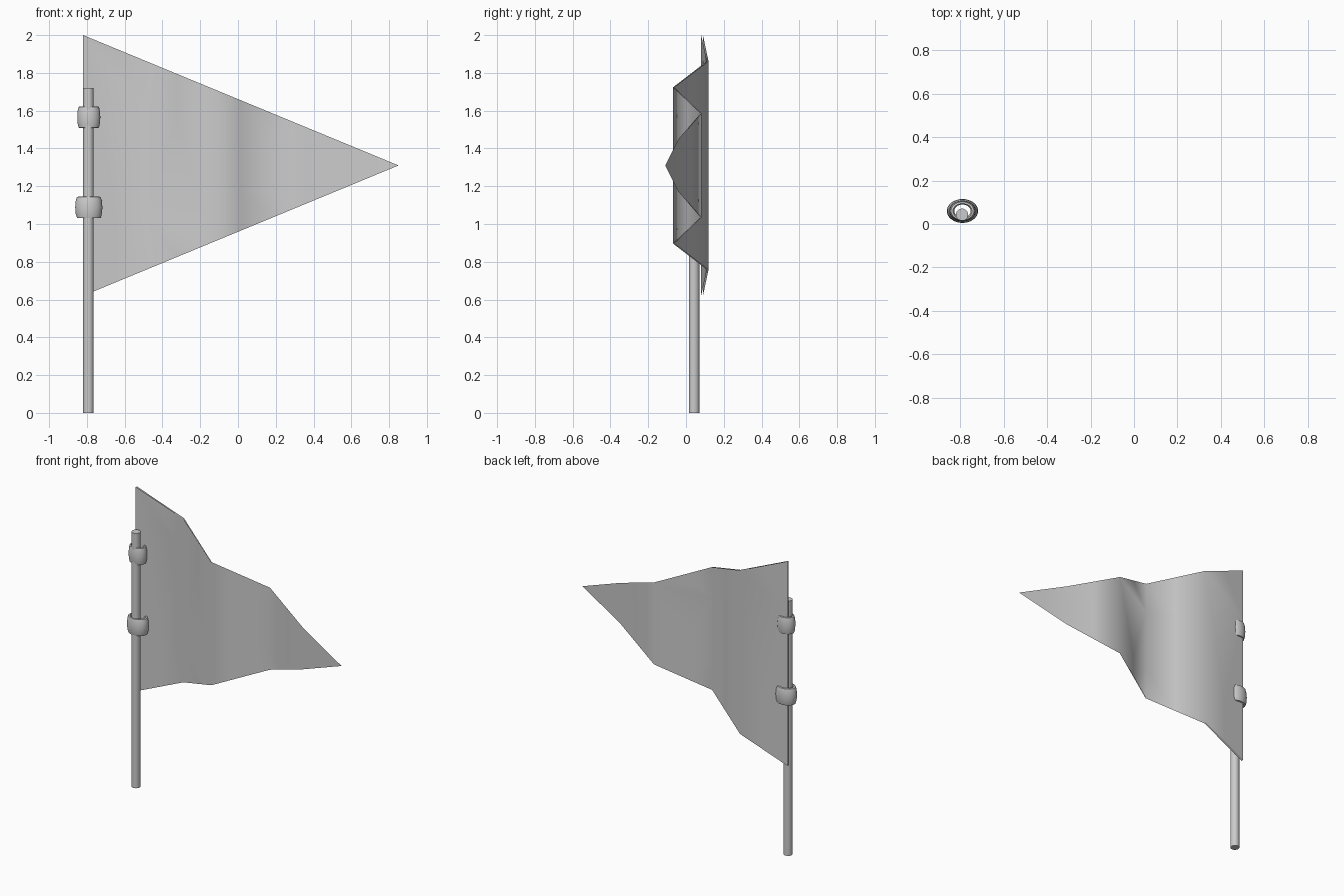
import bpy, bmesh, math

cube = bpy.data.objects.get("Cube")
if cube:
    bpy.data.objects.remove(cube)

grey = bpy.data.materials.new("plain_grey")
grey.use_nodes = True
grey.diffuse_color = (0.6, 0.6, 0.6, 1)
grey.node_tree.nodes["Principled BSDF"].inputs["Base Color"].default_value = (0.6, 0.6, 0.6, 1)


def finish(bm, name, angle):
    """Turn a bmesh into a smooth shaded grey object."""
    mesh = bpy.data.meshes.new(name)
    bm.to_mesh(mesh)
    bm.free()
    obj = bpy.data.objects.new(name, mesh)
    bpy.context.collection.objects.link(obj)
    mesh.materials.append(grey)
    bpy.ops.object.select_all(action="DESELECT")
    obj.select_set(True)
    bpy.context.view_layer.objects.active = obj
    bpy.ops.object.shade_smooth_by_angle(angle=math.radians(angle))
    return obj


# Pennant: two folded triangular sheets that meet at the tip
LEFT, TIP, MID_Z, HALF = -0.82, 0.85, 1.31, 0.69
FOLD_Y = [0.085, 0.115, -0.065, 0.08, -0.04, -0.11]
LAST = len(FOLD_Y) - 1


def half_height(t):
    return HALF * (1 - t / LAST)


def add_sheet(bm, side):
    """side -1 is the front sheet, +1 the back; creases sit at its hollow folds."""
    made = {}

    def vert(t, dz):
        key = (t, round(dz, 4))
        if key not in made:
            k = min(int(t), LAST - 1)
            y = FOLD_Y[k] + (FOLD_Y[k + 1] - FOLD_Y[k]) * (t - k)
            y += side * 0.005 * (1 - t / LAST)
            made[key] = bm.verts.new((LEFT + (TIP - LEFT) * t / LAST, y, MID_Z + dz))
        return made[key]

    def face(points):
        f = bm.faces.new([vert(*p) for p in points])
        f.normal_update()
        if f.normal.y * side < 0:
            f.normal_flip()

    first = 1 if side < 0 else 0
    for k in range(LAST):
        hollow, plain = (k, k + 1) if k % 2 == first else (k + 1, k)
        if hollow == LAST:
            h = half_height(k)
            face([(k, h), (k, -h), (LAST, 0)])
            continue
        mid = k + 0.5
        h, hm, hp = half_height(hollow), half_height(mid), half_height(plain)
        square_top = (hollow == k) == (side < 0)
        rest = [(plain, hp)] if plain == LAST else [(plain, -hp), (plain, hp)]
        halves = []
        for sign, square in ((1, square_top), (-1, not square_top)):
            crease = [(mid, sign * hm), (hollow, sign * h / 2)]
            # Beside the tip the square corner falls on the edge itself
            if square and plain != LAST:
                crease.insert(1, (mid, sign * h / 2))
            face(crease + [(hollow, sign * h)])
            halves.append(crease)
        face(rest + halves[0] + halves[1][::-1])


bm = bmesh.new()
add_sheet(bm, -1)
add_sheet(bm, 1)
bmesh.ops.triangulate(bm, faces=bm.faces[:])
finish(bm, "pennant", 60)

# Pole
bm = bmesh.new()
bmesh.ops.create_cone(bm, cap_ends=True, segments=24, radius1=0.028, radius2=0.028, depth=1.72)
pole = finish(bm, "pole", 40)
pole.location = (-0.792, 0.043, 0.86)

# Rings: a rounded band profile spun into an oval
BAND = [(0.62, -0.4), (0.72, -0.5), (0.87, -0.48), (0.96, -0.3), (1, 0),
        (0.96, 0.3), (0.87, 0.48), (0.72, 0.5), (0.62, 0.4)]


def add_ring(name, z, rx, ry, height):
    bm = bmesh.new()
    verts = [bm.verts.new((r * rx, 0, h * height)) for r, h in BAND]
    edges = [bm.edges.new((v, verts[i - 1])) for i, v in enumerate(verts)]
    bmesh.ops.spin(bm, geom=verts + edges, axis=(0, 0, 1), cent=(0, 0, 0),
                   angle=math.tau, steps=32, use_duplicate=False)
    bmesh.ops.remove_doubles(bm, verts=bm.verts[:], dist=0.0001)
    for v in bm.verts:
        v.co.y *= ry / rx
    bmesh.ops.recalc_face_normals(bm, faces=bm.faces[:])
    finish(bm, name, 60).location = (-0.79, 0.06, z)


add_ring("upper_ring", 1.565, 0.061, 0.048, 0.115)
add_ring("lower_ring", 1.088, 0.072, 0.055, 0.115)
